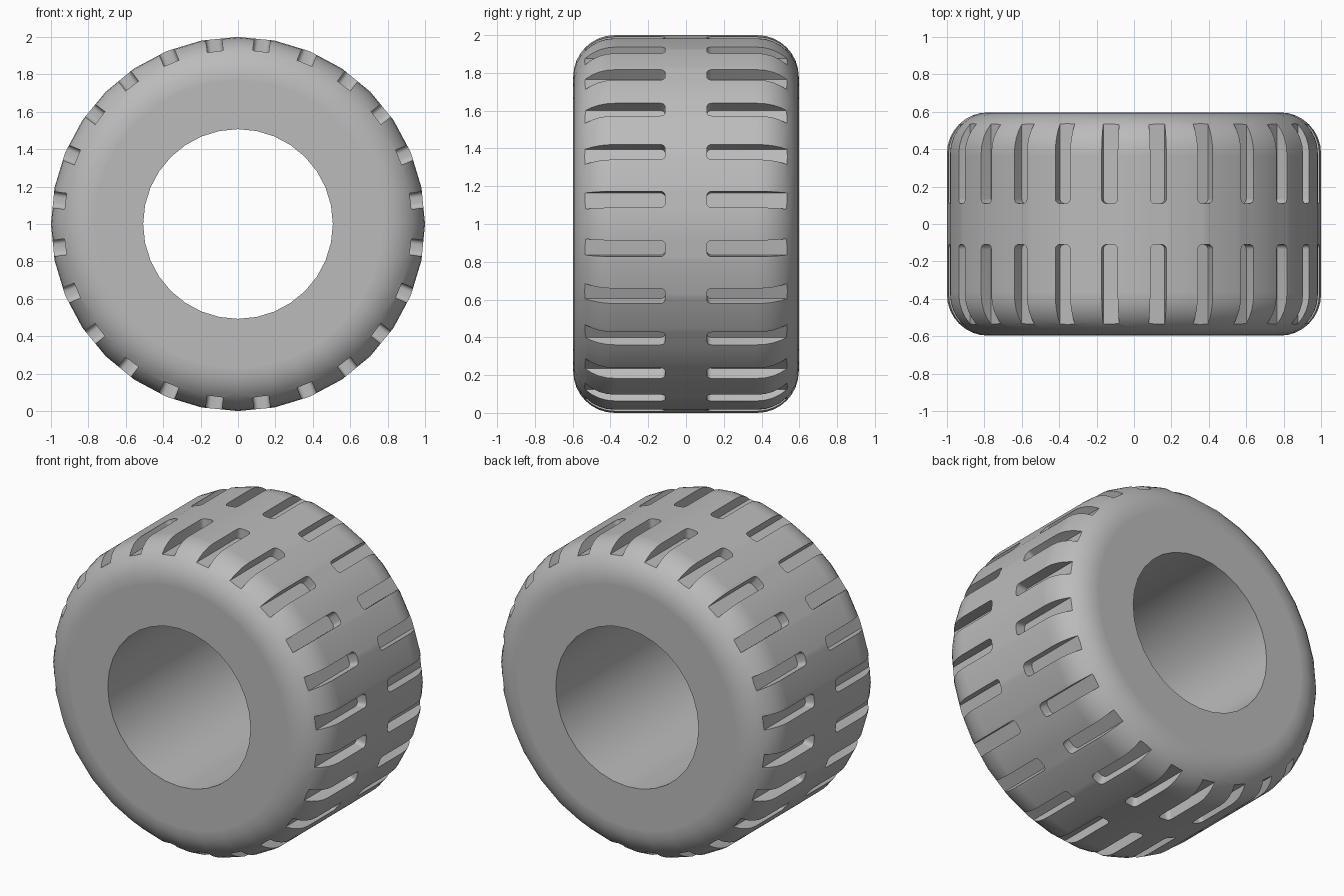
import bpy, bmesh
from math import pi, cos, sin, radians
from mathutils import Matrix, Vector

cube = bpy.data.objects.get("Cube")
if cube:
    bpy.data.objects.remove(cube)

SIDES = 32          # segments around the tyre
GROOVES = 24        # grooves around each shoulder
RADIUS, BORE = 1.0, 0.507
HALF_WIDTH, FILLET = 0.597, 0.22
FLOOR = 0.93        # groove floor radius
SUPPORT = 0.01      # holding loop beside each fillet
CENTRE = Vector((0, 0, RADIUS))

rubber = bpy.data.materials.new("grey_rubber")
rubber.use_nodes = True
grey = (0.5, 0.5, 0.5, 1)
rubber.diffuse_color = grey
rubber.node_tree.nodes["Principled BSDF"].inputs["Base Color"].default_value = grey


def make_object(name, bm):
    bmesh.ops.recalc_face_normals(bm, faces=bm.faces[:])
    mesh = bpy.data.meshes.new(name)
    bm.to_mesh(mesh)
    bm.free()
    mesh.materials.append(rubber)
    obj = bpy.data.objects.new(name, mesh)
    obj.location = CENTRE
    bpy.context.collection.objects.link(obj)
    return obj


# Tyre body: half of the section as (width, radius), mirrored and revolved
cy, cr = HALF_WIDTH - FILLET, RADIUS - FILLET
half = [(HALF_WIDTH, BORE), (HALF_WIDTH, cr - SUPPORT)]
half += [(cy + FILLET * cos(i * pi / 16), cr + FILLET * sin(i * pi / 16)) for i in range(9)]
half.append((cy - SUPPORT, RADIUS))
section = half + [(-y, r) for y, r in reversed(half)]

bm = bmesh.new()
verts = [bm.verts.new((0, y, r)) for y, r in section]
edges = [bm.edges.new((v, verts[i - 1])) for i, v in enumerate(verts)]
bmesh.ops.spin(bm, geom=verts + edges, cent=(0, 0, 0), axis=(0, 1, 0),
               angle=2 * pi, steps=SIDES, use_duplicate=False)
bmesh.ops.remove_doubles(bm, verts=bm.verts[:], dist=0.0005)
tyre = make_object("tyre", bm)

# Groove cutter: a bar with rounded inner end, open at the shoulder
bm = bmesh.new()
inner, outer, top, width = 0.11, 0.7, 1.1, 0.086
bmesh.ops.create_cube(bm, size=1, matrix=Matrix.Translation(
    (0, (inner + outer) / 2, (FLOOR + top) / 2))
    @ Matrix.Diagonal((width, outer - inner, top - FLOOR, 1)))
corners = [e for e in bm.edges if all(v.co.y < inner + 0.01 for v in e.verts)
           and abs(e.verts[0].co.z - e.verts[1].co.z) > 0.01]
bmesh.ops.bevel(bm, geom=corners, offset=0.025, segments=4, profile=0.5, affect='EDGES')

# Mirror to the other shoulder, then repeat around the axle
bar = bm.verts[:] + bm.edges[:] + bm.faces[:]
copy = bmesh.ops.duplicate(bm, geom=bar)["geom"]
bmesh.ops.rotate(bm, cent=(0, 0, 0), matrix=Matrix.Rotation(pi, 3, 'Z'),
                 verts=[g for g in copy if isinstance(g, bmesh.types.BMVert)])
step = 2 * pi / GROOVES
bmesh.ops.rotate(bm, cent=(0, 0, 0), matrix=Matrix.Rotation(step / 2, 3, 'Y'), verts=bm.verts[:])
pair = bm.verts[:] + bm.edges[:] + bm.faces[:]
for i in range(1, GROOVES):
    copy = bmesh.ops.duplicate(bm, geom=pair)["geom"]
    bmesh.ops.rotate(bm, cent=(0, 0, 0), matrix=Matrix.Rotation(step * i, 3, 'Y'),
                     verts=[g for g in copy if isinstance(g, bmesh.types.BMVert)])
cutter = make_object("groove_cutter", bm)
cutter.hide_render = True

# Cut the tread, then shade smooth with crisp groove edges
cut = tyre.modifiers.new("tread_grooves", 'BOOLEAN')
cut.operation = 'DIFFERENCE'
cut.solver = 'EXACT'
cut.object = cutter
bpy.ops.object.select_all(action='DESELECT')
tyre.select_set(True)
bpy.context.view_layer.objects.active = tyre
bpy.ops.object.modifier_apply(modifier=cut.name)
bpy.data.objects.remove(cutter)
bpy.ops.object.shade_smooth_by_angle(angle=radians(30))
